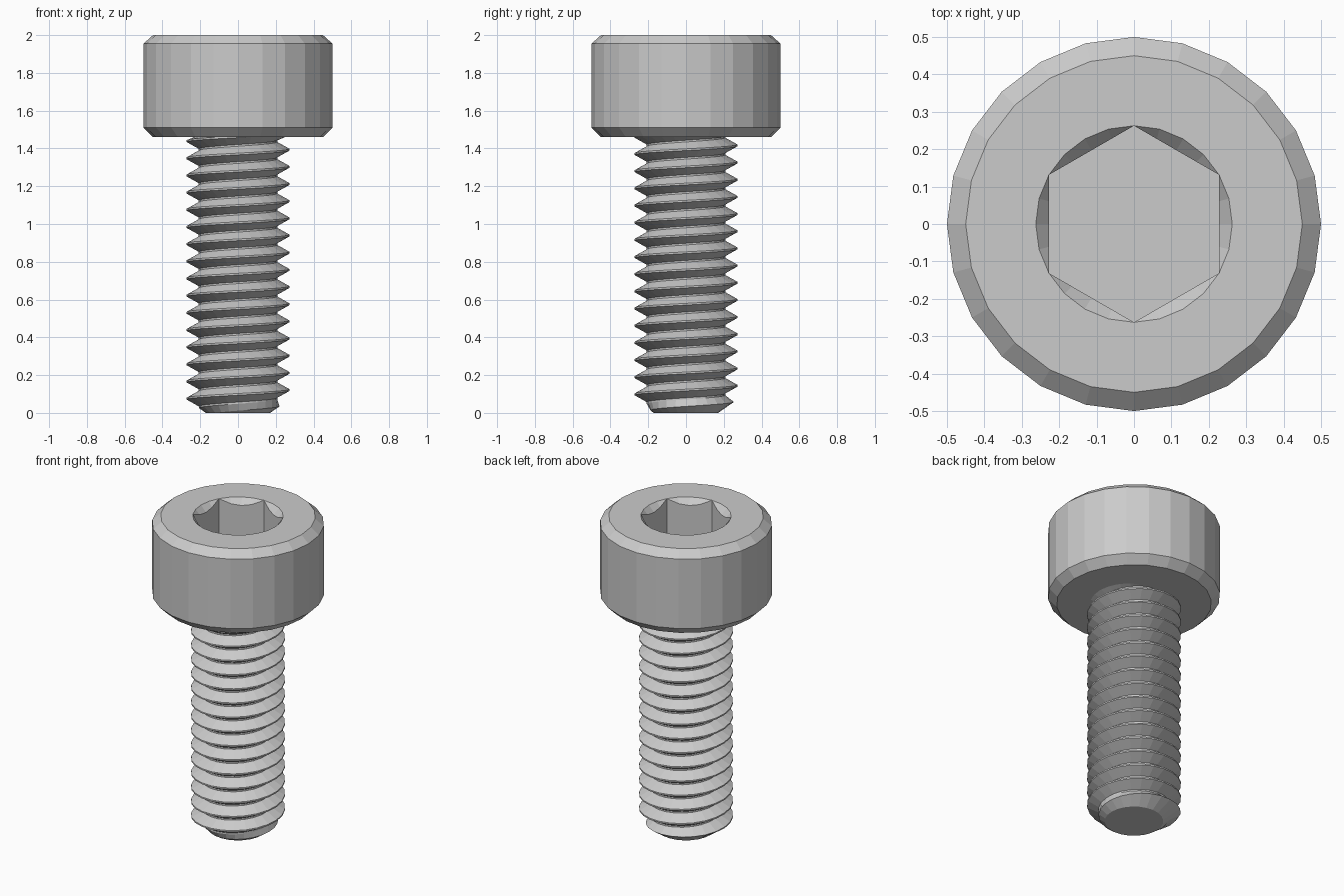
import bpy, bmesh
from math import cos, sin, pi

if "Cube" in bpy.data.objects:
    bpy.data.objects.remove(bpy.data.objects["Cube"])

N = 24  # sides all round


def polar(r, i, z):
    a = 2 * pi * i / N
    return (r * cos(a), r * sin(a), z)


def finish(name, bm):
    bmesh.ops.remove_doubles(bm, verts=bm.verts, dist=1e-4)
    bmesh.ops.holes_fill(bm, edges=[e for e in bm.edges if e.is_boundary], sides=0)
    bmesh.ops.recalc_face_normals(bm, faces=bm.faces)
    mesh = bpy.data.meshes.new(name)
    bm.to_mesh(mesh)
    bm.free()
    obj = bpy.data.objects.new(name, mesh)
    bpy.context.collection.objects.link(obj)
    return obj


# Head: chamfered cylinder with a countersunk hex socket
FLAT, CORNER = 0.2275, 0.2275 / cos(pi / 6)


def hex_radius(i):
    a = (2 * pi * i / N) % (pi / 3)  # flats centred on multiples of 60 degrees
    return FLAT / cos(min(a, pi / 3 - a))


def mouth_z(i):
    return 2.0 - (CORNER - hex_radius(i)) * 1.1


outer = [(0.45, 1.46), (0.5, 1.51), (0.5, 1.955), (0.45, 2.0), (CORNER, 2.0)]
bm = bmesh.new()
rings = [[bm.verts.new(polar(r, i, z)) for i in range(N)] for r, z in outer]
rings.append([bm.verts.new(polar(hex_radius(i), i, mouth_z(i))) for i in range(N)])
rings.append([bm.verts.new(polar(hex_radius(i), i, 1.727)) for i in range(N)])
for lo, hi in zip(rings, rings[1:]):
    for i in range(N):
        j = (i + 1) % N
        bm.faces.new((lo[i], lo[j], hi[j], hi[i]))
finish("socket_head", bm)

# Threaded shank: a right-handed helical grid, trimmed by the cone at the tip
PITCH, MAJOR, MINOR, TOP = 0.0909, 0.273, 0.208, 1.47
profile = [(0.00, MINOR), (0.10, MINOR), (0.50, MAJOR), (0.60, MAJOR)]
PHASE = -0.22
turns = 20


def thread_point(row, i):
    turn, k = divmod(row, 4)
    frac, r = profile[k]
    z = (turn - 2 + frac + PHASE + i / N) * PITCH
    z = min(max(z, 0.0), TOP)
    return polar(min(r, 0.17 + 1.45 * z), i, z)


bm = bmesh.new()
rows = [[bm.verts.new(thread_point(row, i)) for i in range(N)] for row in range(turns * 4)]
for row in range(turns * 4 - 5):
    for i in range(N):
        # the last column joins the first one a full turn higher
        a, b = rows[row][i], rows[row + 1][i]
        if i < N - 1:
            c, d = rows[row + 1][i + 1], rows[row][i + 1]
        else:
            c, d = rows[row + 5][0], rows[row + 4][0]
        bm.faces.new((a, d, c, b))
# drop the rows squashed flat at both ends before capping
bmesh.ops.remove_doubles(bm, verts=bm.verts, dist=1e-4)
flat = [f for f in bm.faces if all(v.co.z < 1e-5 for v in f.verts)
        or all(v.co.z > TOP - 1e-5 for v in f.verts)]
bmesh.ops.delete(bm, geom=flat, context='FACES')
finish("threaded_shank", bm)
